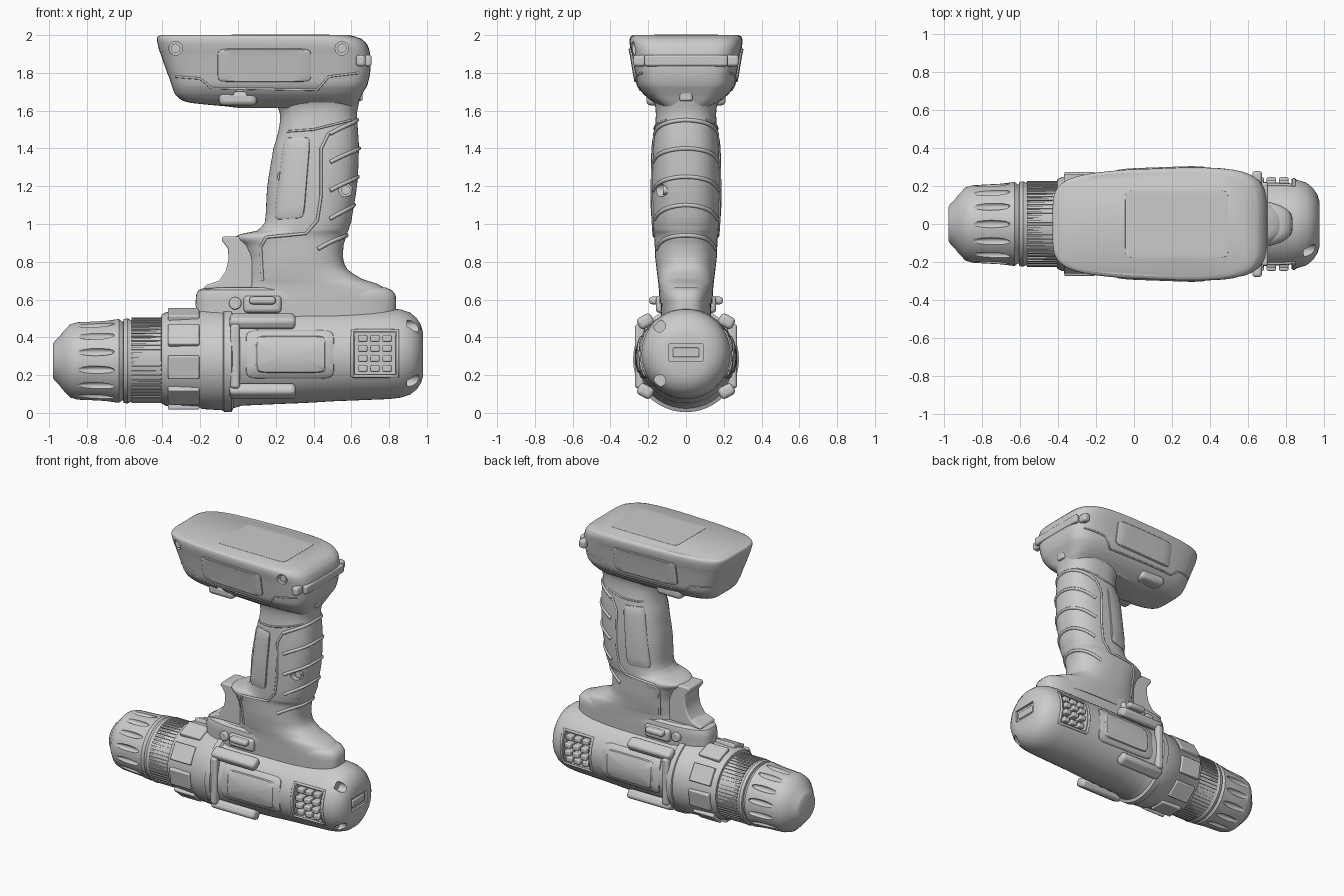
import bpy, bmesh
from math import sin, cos, pi, copysign, radians
from mathutils import Vector, Matrix
from mathutils.bvhtree import BVHTree

if "Cube" in bpy.data.objects:
    bpy.data.objects.remove(bpy.data.objects["Cube"])

T, R = Matrix.Translation, Matrix.Rotation


def S(x, y, z):
    return Matrix.Diagonal((x, y, z, 1))


def add(name, bm, bevel=0):
    bmesh.ops.recalc_face_normals(bm, faces=bm.faces)
    me = bpy.data.meshes.new(name)
    bm.to_mesh(me)
    bm.free()
    ob = bpy.data.objects.new(name, me)
    bpy.context.collection.objects.link(ob)
    if bevel:
        mod = ob.modifiers.new("bevel", 'BEVEL')
        mod.width, mod.segments = bevel, 3
    return ob


def sq(a, n):
    """Point on a unit superellipse."""
    return [copysign(abs(f(a)) ** (2 / n), f(a)) for f in (cos, sin)]


def loft(name, rows, axis='z', n=2.0, seg=64, smooth=1, taper=0):
    """Rows are (position, low, high, half width in y)."""
    rows = [Vector(r) for r in rows]
    fine = []
    for i in range(len(rows) - 1):
        p0, p1, p2, p3 = (rows[max(0, min(len(rows) - 1, i + d))] for d in (-1, 0, 1, 2))
        for j in range(smooth):
            t = j / smooth
            m1, m2 = (p2 - p0) / 2, (p3 - p1) / 2
            q = p1 * (2*t**3 - 3*t*t + 1) + m1 * (t**3 - 2*t*t + t) + p2 * (3*t*t - 2*t**3) + m2 * (t**3 - t*t)
            q[0] = p1[0] + (p2[0] - p1[0]) * t
            fine.append(q)
    fine.append(rows[-1])
    bm, rings = bmesh.new(), []
    for t, lo, hi, hb in fine:
        ring = []
        for k in range(seg):
            u, v = sq(2 * pi * (k + .5) / seg, n)
            a, b = (lo + hi) / 2 + (hi - lo) / 2 * u, hb * v * (1 - taper * max(0, -u))
            ring.append(bm.verts.new((a, b, t) if axis == 'z' else (t, b, a)))
        rings.append(ring)
    for r, s in zip(rings, rings[1:]):
        for k in range(seg):
            bm.faces.new((r[k - 1], r[k], s[k], s[k - 1]))
    bm.faces.new(rings[0])
    bm.faces.new(rings[-1])
    return add(name, bm)


def lathe(name, rows):
    return loft(name, [(x, c - r, c + r, r) for x, c, r in rows], 'x')


def box(name, c, size, bevel=.015, rot=0):
    bm = bmesh.new()
    bmesh.ops.create_cube(bm, size=1, matrix=T(c) @ R(rot, 4, 'X') @ S(*size))
    return add(name, bm, bevel)


def ring_boxes(name, count, x0, x1, c, r, w, h, bevel):
    bm = bmesh.new()
    for i in range(count):
        m = T((0, 0, c)) @ R(2 * pi * (i + .5) / count, 4, 'X') @ T(((x0 + x1) / 2, 0, r - h / 2))
        bmesh.ops.create_cube(bm, size=1, matrix=m @ S(x1 - x0, w, h))
    return add(name, bm, bevel)


def cut(target, mats, kind='cube'):
    bm = bmesh.new()
    for m in mats:
        if kind == 'cube':
            bmesh.ops.create_cube(bm, size=1, matrix=m)
        elif kind == 'ball':
            bmesh.ops.create_uvsphere(bm, u_segments=16, v_segments=10, radius=1, matrix=m)
        else:
            bmesh.ops.create_cone(bm, cap_ends=True, segments=20, radius1=1, radius2=1, depth=1, matrix=m)
    cutter = add("cutter", bm)
    cutter.hide_render = True
    mod = target.modifiers.new("cut", 'BOOLEAN')
    mod.operation, mod.object = 'DIFFERENCE', cutter
    bpy.context.view_layer.objects.active = target
    bpy.ops.object.modifier_apply(modifier=mod.name)
    bpy.data.objects.remove(cutter)


def tree(ob):
    return BVHTree.FromPolygons([v.co for v in ob.data.vertices], [p.vertices[:] for p in ob.data.polygons])


def project(bvh, p, q, s):
    """Drop (x, z) onto the side facing s*y, or (x, y) onto the top for s = 0."""
    o, d = (Vector((p, 3 * s, q)), Vector((0, -s, 0))) if s else (Vector((p, q, 4)), Vector((0, 0, -1)))
    return bvh.ray_cast(o, d)[0], -d


def panel(name, bvh, quad, s, h=.012, n=9, seg=48):
    """Raised rounded panel that follows the surface below it."""
    a, b, c, d = [Vector(p) for p in quad]
    bm, rings = bmesh.new(), []
    for k, off in ((1, -.01), (.985, h * .6), (.94, h), (.7, h), (.4, h), (.1, h)):
        ring = []
        for i in range(seg):
            u, v = [.5 + .5 * k * w for w in sq(2 * pi * (i + .5) / seg, n)]
            p = (a * (1 - u) + b * u) * (1 - v) + (d * (1 - u) + c * u) * v
            hit, out = project(bvh, p.x, p.y, s)
            ring.append(bm.verts.new(hit + out * off))
        rings.append(ring)
    for r, t in zip(rings, rings[1:]):
        for i in range(seg):
            bm.faces.new((r[i - 1], r[i], t[i], t[i - 1]))
    bm.faces.new(rings[-1])
    return add(name, bm)


def tube(name, pts, radius):
    cu = bpy.data.curves.new(name, 'CURVE')
    cu.dimensions, cu.bevel_depth, cu.bevel_resolution, cu.use_fill_caps = '3D', radius, 2, True
    sp = cu.splines.new('POLY')
    sp.points.add(len(pts) - 1)
    for p, q in zip(sp.points, pts):
        p.co = (*q, 1)
    bpy.context.collection.objects.link(bpy.data.objects.new(name, cu))


def seam(name, bvh, path, s, radius=.008):
    pts = []
    for a, b in zip(path, path[1:]):
        pts += [project(bvh, a[0] + (b[0]-a[0])*t/6, a[1] + (b[1]-a[1])*t/6, s)[0] for t in range(7)]
    tube(name, [p for p in pts if p], radius)


def rect(x0, x1, y0, y1):
    return [(x0, y0), (x1, y0), (x1, y1), (x0, y1)]


def screws(name, ob, bvh, spots, r=.036):
    """Sunken screws on the front side."""
    hits = [project(bvh, x, z, -1)[0] for x, z in spots]
    cut(ob, [T(p) @ R(pi / 2, 4, 'X') @ S(r, r, .07) for p in hits], 'cyl')
    bm = bmesh.new()
    for p in hits:
        bmesh.ops.create_cone(bm, cap_ends=True, segments=16, radius1=r * .7, radius2=r * .7, depth=.03,
                              matrix=T(p + Vector((0, .03, 0))) @ R(pi / 2, 4, 'X'))
    add(name, bm)


# Chuck with flutes, knurled collar and clutch ring
C = .275
chuck = lathe("chuck", [(-.98, C, .09), (-.97, C, .105), (-.945, C, .13), (-.93, C, .15), (-.89, C, .193),
                        (-.85, C, .205), (-.7, C, .213), (-.63, C, .222), (-.615, C, .21), (-.58, C, .2)])
cut(chuck, [T((0, 0, C)) @ R(2 * pi * i / 14, 4, 'X') @ T((-.755, 0, .214)) @ S(.105, .021, .022)
            for i in range(14)], 'ball')
lathe("collar", [(-.61, C, .2), (-.605, C, .222), (-.585, C, .226), (-.57, C, .218), (-.41, .28, .22), (-.36, .28, .22)])
ring_boxes("collar_knurls", 56, -.565, -.405, .278, .226, .012, .02, 0)
lathe("clutch_ring", [(-.41, .285, .2), (-.405, .285, .236), (-.38, .285, .248), (-.2, .285, .258),
                      (-.19, .285, .265), (-.06, .284, .272), (-.04, .284, .272)])
ring_boxes("clutch_grips", 9, -.37, -.205, .285, .268, .125, .04, .008)

# Motor housing
motor = lathe("motor_housing", [(-.085, .284, .26), (-.075, .284, .279), (-.035, .284, .28), (-.025, .286, .262),
                                (.02, .29, .252), (.2, .297, .251), (.35, .301, .249), (.5, .306, .245),
                                (.65, .31, .243), (.8, .313, .24), (.86, .314, .234), (.91, .314, .218),
                                (.945, .313, .19), (.968, .312, .155), (.98, .31, .115)])
motor_bvh = tree(motor)
cut(motor, [T((.725, .29 * s, .315)) @ S(.21, .21, .22) for s in (1, -1)] + [T((.98, 0, .32)) @ S(.03, .18, .09)])
cut(motor, [T((.935, -.14, z)) @ R(pi / 2, 4, 'Y') @ S(.032, .032, .08) for z in (.46, .17)], 'cyl')
box("rear_plate", (.966, 0, .32), (.02, .14, .05), .006)
for s, side in ((1, "left"), (-1, "right")):
    panel("motor_panel_" + side, motor_bvh, rect(.04, .51, .18, .44), s)
    panel("motor_inset_" + side, motor_bvh, rect(.09, .47, .21, .41), s, .018)
    p = rect(.605, .845, .195, .435)
    seam("vent_frame_" + side, motor_bvh, p + p[:1], s, .009)
    for i in range(3):
        for j, y in enumerate((.2, .217, .217, .2)):
            box(f"vent_bar_{side}_{i}_{j}", (.66 + .065 * i, s * y, .235 + .053 * j), (.05, .06, .036), .008)
    for z, k in ((.485, 1), (.115, -1)):
        box(f"rail_{side}_{'upper' if k > 0 else 'lower'}", (.13, s * .215, z), (.35, .085, .065), .022, -s * k * .5)
    box("rail_strap_" + side, (-.015, s * .245, .3), (.05, .05, .34), .015)

# Saddle and grip
loft("saddle", [(.45, -.22, .835, .13), (.59, -.225, .838, .135), (.625, -.222, .835, .138),
                (.65, -.21, .815, .132), (.665, -.17, .78, .115)], n=3.2)
grip = loft("grip", [(.58, .0, .82, .14), (.64, .02, .8, .143), (.68, .035, .745, .146), (.71, .045, .655, .15),
                     (.76, .05, .58, .156), (.82, .05, .557, .163), (.89, .02, .56, .166), (.925, -.015, .57, .168),
                     (.945, .01, .577, .17), (.965, .1, .585, .172), (1.01, .142, .6, .175), (1.2, .155, .63, .18),
                     (1.4, .187, .64, .174), (1.5, .215, .635, .166), (1.58, .222, .63, .16),
                     (1.64, .2, .64, .168), (1.7, .17, .655, .2)], n=2.5, smooth=4)
grip_bvh = tree(grip)
for s, side in ((1, "left"), (-1, "right")):
    panel("grip_panel_" + side, grip_bvh, [(.19, 1.02), (.35, 1.03), (.385, 1.46), (.245, 1.46)], s, .01)
    seam("grip_seam_" + side, grip_bvh, [(.13, .7), (.12, .88), (.15, .93), (.36, .95), (.42, 1.02), (.44, 1.15),
                                         (.44, 1.4), (.48, 1.48), (.6, 1.53)], s)
    seam("neck_seam_" + side, grip_bvh, [(.26, 1.49), (.4, 1.5), (.6, 1.55)], s, .006)
for i, z in enumerate((1.55, 1.4, 1.25, 1.1, .94)):
    arc = []
    for k in range(-12, 13):
        a = radians(6.2 * k)
        d = Vector((cos(a), sin(a), 0))
        o = Vector((.44 if z > 1 else .38, 0, z - .1 * (1 - cos(a))))
        arc.append(grip_bvh.ray_cast(o + d, -d)[0])
    tube(f"grip_ridge_{i}", arc, .011)
screws("grip_screws", grip, grip_bvh, [(.245, 1.25), (.57, 1.18)])

# Trigger and direction selector
bm = bmesh.new()
outline = [(.08, .66), (-.18, .655), (-.175, .675), (-.1, .7), (-.065, .75), (-.05, .81), (-.053, .87),
           (-.088, .915), (-.08, .935), (.0, .935), (.08, .92)]
face = bm.faces.new([bm.verts.new((x, -.085, z)) for x, z in outline])
ext = bmesh.ops.extrude_face_region(bm, geom=[face])
bmesh.ops.translate(bm, vec=(0, .17, 0), verts=[v for v in ext['geom'] if isinstance(v, bmesh.types.BMVert)])
add("trigger", bm, .018)
box("direction_selector", (.13, 0, .595), (.14, .39, .04), .016)
for s in (1, -1):
    box("selector_mount", (.13, s * .125, .575), (.2, .07, .09), .02)
bm = bmesh.new()
bmesh.ops.create_cone(bm, cap_ends=True, segments=20, radius1=.033, radius2=.033, depth=.3,
                      matrix=T((-.015, 0, .58)) @ R(pi / 2, 4, 'X'))
add("housing_boss", bm, .008)

# Battery pack
battery = loft("battery", [(1.615, .0, .62, .13), (1.64, -.24, .635, .165), (1.66, -.305, .645, .195),
                           (1.69, -.335, .66, .228), (1.735, -.352, .685, .258), (1.8, -.375, .7, .27),
                           (1.9, -.41, .7, .287), (1.95, -.425, .685, .298), (1.98, -.43, .655, .298),
                           (1.993, -.425, .62, .292), (2.0, -.41, .59, .28)], n=5, seg=80, smooth=3, taper=.14)
battery_bvh = tree(battery)
panel("battery_label_plate", battery_bvh, rect(-.05, .5, -.18, .18), 0, .002, 16)
for s, side in ((1, "left"), (-1, "right")):
    panel("battery_panel_" + side, battery_bvh, rect(-.11, .39, 1.75, 1.93), s, .012)
    seam("battery_seam_" + side, battery_bvh, [(-.33, 1.78), (-.2, 1.77), (-.14, 1.72), (.42, 1.71), (.48, 1.78), (.64, 1.8)], s, .006)
    box("battery_foot_" + side, (.0, s * .16, 1.665), (.2, .1, .075), .025)
    box("latch_button_" + side, (.65, s * .245, 1.865), (.05, .07, .06), .015)
screws("battery_screws", battery, battery_bvh, [(-.33, 1.93), (.55, 1.93), (.01, 1.675)])
box("latch_bar", (.69, 0, 1.865), (.035, .44, .06), .012)
box("neck_boss", (.645, 0, 1.69), (.03, .07, .08), .012)

# Smooth shading with crisp edges
bpy.ops.object.select_all(action='DESELECT')
for ob in bpy.context.scene.objects:
    if ob.type == 'MESH':
        ob.select_set(True)
        bpy.context.view_layer.objects.active = ob
bpy.ops.object.shade_smooth_by_angle(angle=radians(35))
